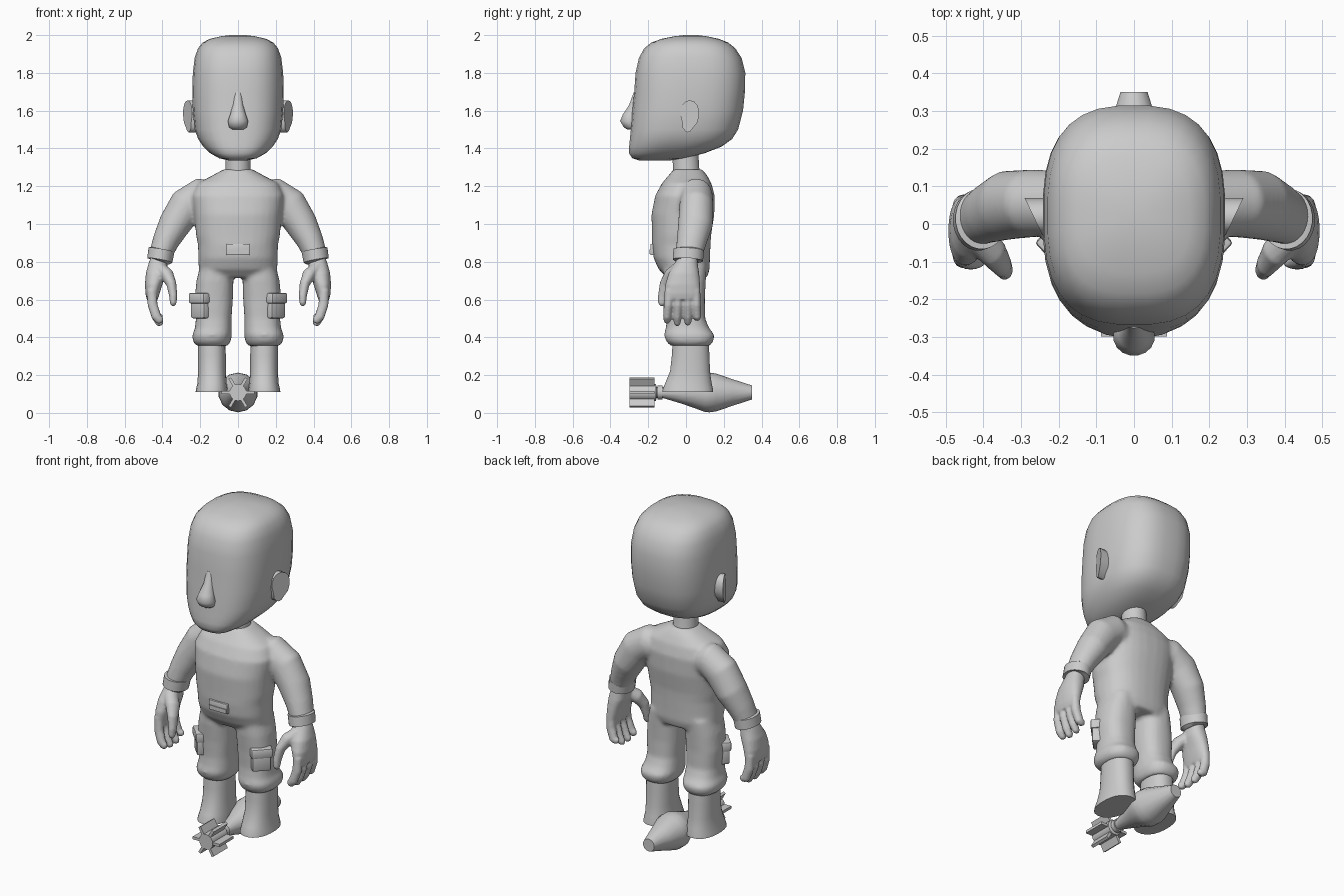
import bpy, bmesh, math
from mathutils import Vector, Matrix

if "Cube" in bpy.data.objects:
    bpy.data.objects.remove(bpy.data.objects["Cube"])

grey = bpy.data.materials.new("plain_grey")
grey.diffuse_color = (0.6, 0.6, 0.6, 1)
grey.use_nodes = True
grey.node_tree.nodes["Principled BSDF"].inputs["Base Color"].default_value = grey.diffuse_color


def loft(bm, rings, sides=24, n=2.4):
    """Skin rounded rings given as (centre, half axis u, half axis v)."""
    loops = []
    for c, u, v in rings:
        loop = []
        for i in range(sides):
            a = 2 * math.pi * (i + 0.5) / sides
            p, q = (math.copysign(abs(t) ** (2 / n), t) for t in (math.cos(a), math.sin(a)))
            loop.append(bm.verts.new(Vector(c) + Vector(u) * p + Vector(v) * q))
        loops.append(loop)
    for a, b in zip(loops, loops[1:]):
        for i in range(sides):
            j = (i + 1) % sides
            bm.faces.new((a[i], a[j], b[j], b[i]))
    bm.faces.new(loops[0])
    bm.faces.new(loops[-1])


def stack(rows, s=1):
    """Level rings from rows of (z, front y, back y, x0, x1)."""
    return [((s * (x0 + x1) / 2, (f + b) / 2, z), ((x1 - x0) / 2, 0, 0), (0, (b - f) / 2, 0))
            for z, f, b, x0, x1 in rows]


def centred(rows):
    return stack([(z, f, b, -w, w) for z, f, b, w in rows])


def tube(rows, s=1):
    """Rings along a path from rows of (x, y, z, radius, y radius)."""
    pts = [Vector((s * r[0], r[1], r[2])) for r in rows]
    out = []
    for i, r in enumerate(rows):
        t = (pts[min(i + 1, len(pts) - 1)] - pts[max(i - 1, 0)]).normalized()
        u = Vector((0, 1, 0)).cross(t).normalized()
        out.append((pts[i], u * r[3], t.cross(u) * r[4]))
    return out


def finish(name, bm, angle=40, voxel=0, smooth=0):
    bmesh.ops.recalc_face_normals(bm, faces=bm.faces)
    me = bpy.data.meshes.new(name)
    bm.to_mesh(me)
    bm.free()
    me.materials.append(grey)
    ob = bpy.data.objects.new(name, me)
    bpy.context.collection.objects.link(ob)
    bpy.ops.object.select_all(action='DESELECT')
    ob.select_set(True)
    bpy.context.view_layer.objects.active = ob
    bpy.ops.object.shade_smooth_by_angle(angle=math.radians(angle))
    if voxel:
        m = ob.modifiers.new("fuse", 'REMESH')
        m.mode = 'VOXEL'
        m.voxel_size = voxel
        m.use_smooth_shade = True
        m = ob.modifiers.new("soften", 'SMOOTH')
        m.iterations = smooth
    return ob


def box(bm, centre, size, turn=0, bevel=0.0):
    mat = Matrix.Translation(centre) @ Matrix.Rotation(turn, 4, 'Z') @ Matrix.Diagonal((*size, 1))
    vs = bmesh.ops.create_cube(bm, size=1, matrix=mat)["verts"]
    if bevel:
        es = list({e for v in vs for e in v.link_edges})
        bmesh.ops.bevel(bm, geom=es, offset=bevel, segments=2, affect='EDGES', profile=0.5)


# Head: big rounded block with a slanted jaw
bm = bmesh.new()
loft(bm, centred([
    (1.337, -.25, -.08, .05), (1.348, -.285, .0, .10), (1.375, -.303, .10, .148),
    (1.41, -.302, .19, .185), (1.45, -.298, .245, .212), (1.5, -.293, .277, .23),
    (1.6, -.285, .303, .24), (1.7, -.275, .313, .243), (1.8, -.268, .315, .24),
    (1.88, -.25, .295, .23), (1.93, -.222, .262, .213), (1.96, -.185, .225, .188),
    (1.98, -.13, .175, .15), (1.994, -.06, .11, .09), (2.0, -.01, .06, .04)]), 32, 2.7)
finish("head", bm, 60)

# Nose
bm = bmesh.new()
loft(bm, centred([(1.5, -.31, -.26, .03), (1.512, -.33, -.25, .048), (1.545, -.35, -.25, .055),
                  (1.58, -.335, -.25, .042), (1.63, -.302, -.24, .028), (1.7, -.276, -.24, .02)]),
     16, 2)
finish("nose", bm, 60)

# Ears: flaps hinged at the front and flaring out at the back
for s, side in ((1, "left"), (-1, "right")):
    bm = bmesh.new()
    inner, outer = [], []
    for i in range(16):
        a = 2 * math.pi * i / 16
        z = 1.57 + .085 * math.sin(a)
        y = .02 + .048 * math.cos(a) * (1 + .25 * math.sin(a)) - .01 * (math.sin(a) < -.5)
        x = .243 + .048 * (y + .03) / .1
        inner.append(bm.verts.new((s * .215, y, z)))
        outer.append(bm.verts.new((s * x, y, z)))
    for i in range(16):
        j = (i + 1) % 16
        bm.faces.new((inner[i], inner[j], outer[j], outer[i]))
    bm.faces.new(inner)
    bm.faces.new(outer)
    finish("ear_" + side, bm)

# Neck
bm = bmesh.new()
loft(bm, centred([(1.24, -.07, .085, .075), (1.3, -.07, .07, .066), (1.42, -.075, .065, .066)]), 20, 2)
finish("neck", bm)

# Clothed body: torso, sleeves and trouser legs fused into one skin
bm = bmesh.new()
loft(bm, centred([
    (.715, -.10, .112, .18), (.76, -.145, .125, .208), (.82, -.172, .127, .21),
    (.89, -.18, .13, .212), (.94, -.18, .133, .222), (1.05, -.183, .15, .232),
    (1.15, -.163, .152, .245), (1.215, -.128, .135, .215), (1.26, -.09, .11, .13),
    (1.29, -.065, .085, .075)]), 32)
for s in (1, -1):
    loft(bm, tube([(.10, .04, 1.13, .09, .08), (.2, .055, 1.147, .097, .087),
                   (.27, .055, 1.1, .097, .09), (.335, .05, 1.0, .086, .092),
                   (.382, .03, .91, .071, .08), (.418, .012, .82, .058, .07)], s), 24, 2)
    loft(bm, stack([
        (.78, -.12, .11, .03, .2), (.7, -.117, .105, .024, .22), (.6, -.107, .1, .027, .23),
        (.5, -.102, .102, .034, .223), (.45, -.107, .122, .033, .228),
        (.41, -.117, .152, .032, .243), (.375, -.103, .143, .04, .238),
        (.355, -.08, .125, .055, .217)], s), 24)
finish("clothed_body", bm, 40, .0115, 4)

# Belt buckle
bm = bmesh.new()
box(bm, (0, -.172, .865), (.122, .034, .058), 0, .004)
box(bm, (0, -.188, .853), (.112, .01, .024))
finish("belt_buckle", bm, 30)

for s, side in ((1, "left"), (-1, "right")):
    # Sleeve cuff
    bm = bmesh.new()
    loft(bm, tube([(.404, .014, .868, .058, .068), (.405, .014, .863, .07, .081),
                   (.414, .01, .808, .068, .081), (.416, .01, .803, .052, .06)], s), 24, 2)
    finish("sleeve_cuff_" + side, bm)

    # Hand: palm, four fingers and a thumb fused together
    bm = bmesh.new()
    loft(bm, stack([(.83, -.04, .06, .375, .46), (.79, -.06, .062, .372, .474),
                    (.74, -.092, .07, .378, .488), (.68, -.11, .075, .4, .493),
                    (.63, -.112, .077, .415, .49), (.6, -.105, .072, .425, .483)], s), 20, 2.3)
    for y, drift, tip in ((-.088, -.012, .475), (-.04, -.006, .462), (.008, .002, .465), (.051, .008, .49)):
        loft(bm, tube([(.456, y, .65, .026, .025), (.452, y + drift / 2, .57, .027, .024),
                       (.432, y + drift, .51, .026, .022), (.413, y + drift, tip + .012, .022, .018),
                       (.409, y + drift, tip, .012, .01)], s), 12, 2)
    loft(bm, tube([(.42, -.03, .77, .035, .04), (.375, -.075, .73, .036, .042),
                   (.352, -.107, .68, .027, .034), (.343, -.122, .62, .022, .027),
                   (.343, -.128, .58, .018, .021), (.345, -.128, .566, .01, .01)], s), 12, 2)
    finish("hand_" + side, bm, 40, .007, 3)

    # Thigh pocket with flap
    bm = bmesh.new()
    box(bm, (s * .196, -.066, .56), (.105, .06, .12), s * .8, .012)
    box(bm, (s * .2, -.07, .607), (.118, .064, .056), s * .8, .01)
    finish("thigh_pocket_" + side, bm)

    # Boot with flat sole
    bm = bmesh.new()
    loft(bm, stack([(.39, -.07, .12, .066, .212), (.3, -.076, .125, .064, .212),
                    (.22, -.085, .128, .064, .212), (.16, -.11, .136, .06, .215),
                    (.125, -.124, .144, .055, .223), (.11, -.126, .145, .055, .225)], s), 24, 2.3)
    finish("boot_" + side, bm)

# Finned bomb lying under the boots
bm = bmesh.new()
profile = [(-.3, .045), (-.16, .045), (-.155, .028), (-.12, .03), (-.02, .06), (.06, .088),
           (.10, .103), (.125, .105), (.16, .1), (.25, .069), (.35, .037)]
loft(bm, [((0, y, .108), (r, 0, 0), (0, 0, r)) for y, r in profile], 14, 2)
finish("bomb_body", bm, 35)
bm = bmesh.new()
for k in range(6):
    a = k * math.pi / 3
    mat = (Matrix.Translation((0, -.233, .108)) @ Matrix.Rotation(a, 4, 'Y')
           @ Matrix.Translation((.06, 0, 0)) @ Matrix.Diagonal((.056, .13, .016, 1)))
    bmesh.ops.create_cube(bm, size=1, matrix=mat)
finish("bomb_fins", bm, 20)
bm = bmesh.new()
loft(bm, [((0, y, .108), (.037, 0, 0), (0, 0, .037)) for y in (-.15, -.125)], 14, 2)
finish("bomb_collar", bm, 30)
